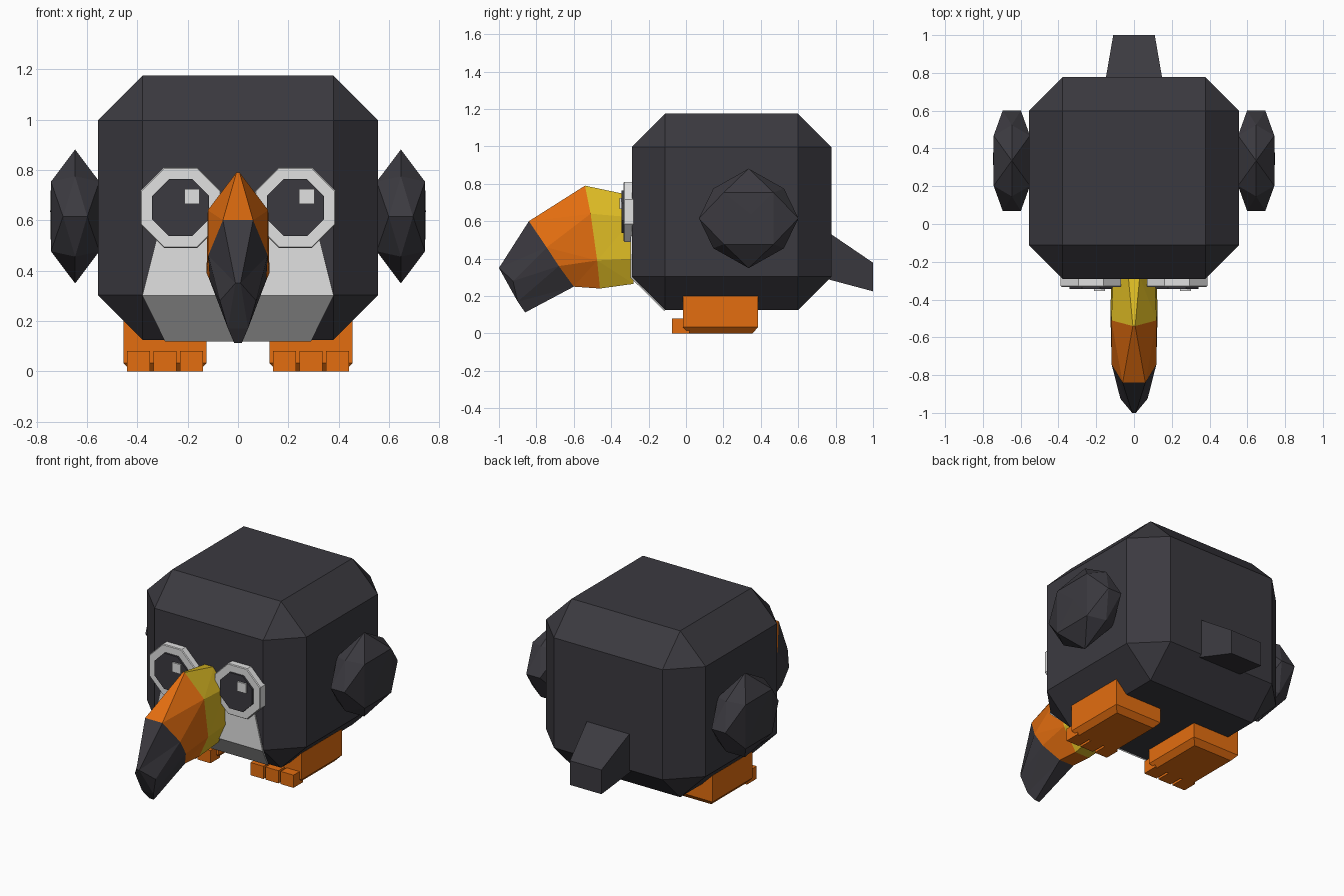
import bpy, bmesh, math
from mathutils import Vector

if "Cube" in bpy.data.objects:
    bpy.data.objects.remove(bpy.data.objects["Cube"])


def material(name, rgb):
    m = bpy.data.materials.new(name)
    m.diffuse_color = (*rgb, 1)
    m.use_nodes = True
    m.node_tree.nodes["Principled BSDF"].inputs["Base Color"].default_value = m.diffuse_color
    return m


DARK = material("charcoal", (0.044, 0.042, 0.051))
WHITE = material("white", (0.75, 0.75, 0.75))
ORANGE = material("orange", (0.77, 0.155, 0.005))
YELLOW = material("yellow", (0.73, 0.50, 0.018))


def finish(bm, name, *mats):
    bmesh.ops.recalc_face_normals(bm, faces=bm.faces)
    me = bpy.data.meshes.new(name)
    bm.to_mesh(me)
    bm.free()
    for m in mats:
        me.materials.append(m)
    ob = bpy.data.objects.new(name, me)
    bpy.context.collection.objects.link(ob)
    return ob


def add_box(bm, lo, hi):
    lo, hi = Vector(lo), Vector(hi)
    vs = bmesh.ops.create_cube(bm, size=1)["verts"]
    for v in vs:
        v.co = (lo + hi) / 2 + v.co * (hi - lo)
    return vs


def loft(bm, rings):
    """Skin closed rings of points; returns the faces of each span."""
    loops = [[bm.verts.new(p) for p in r] for r in rings]
    n = len(loops[0])
    spans = []
    for a, b in zip(loops, loops[1:]):
        spans.append([bm.faces.new((a[i], a[(i + 1) % n], b[(i + 1) % n], b[i]))
                      for i in range(n)])
    spans[0].append(bm.faces.new(loops[0]))
    spans[-1].append(bm.faces.new(loops[-1]))
    return spans


def octagon(cx, cz, apothem, y):
    r = apothem / math.cos(math.pi / 8)
    return [(cx + r * math.cos((i + .5) * math.pi / 4), y,
             cz + r * math.sin((i + .5) * math.pi / 4)) for i in range(8)]


# Body: chamfered block
bm = bmesh.new()
add_box(bm, (-.557, -.29, .125), (.557, .777, 1.175))
bmesh.ops.bevel(bm, geom=bm.edges[:], offset=.178, segments=1,
                affect='EDGES', clamp_overlap=True)
finish(bm, "body", DARK)

# Belly patch folded over the lower front chamfer
bm = bmesh.new()
rows = [[(s * x, y, z) for s in (-1, 1)] for x, y, z in
        ((.305, -.29, .6), (.38, -.29, .303), (.29, -.112, .125))]
outer = [[(x, y - d, z - e) for x, y, z in r]
         for r, d, e in zip(rows, (.008, .008, .004), (0, .003, .006))]
loft(bm, [[a[0], a[1], b[1], b[0]] for a, b in zip(rows, outer)])
finish(bm, "belly_patch", WHITE)

# Eyes: rim, pupil and glint
for side, s in (("left", -1), ("right", 1)):
    cx, cz = s * .228, .65
    bm = bmesh.new()
    loft(bm, [octagon(cx, cz, .16, -.28), octagon(cx, cz, .16, -.328),
              octagon(cx, cz, .156, -.333)])
    finish(bm, side + "_eye_rim", WHITE)
    bm = bmesh.new()
    loft(bm, [octagon(cx, cz, .113, -.32), octagon(cx, cz, .113, -.345)])
    finish(bm, side + "_pupil", DARK)
    bm = bmesh.new()
    add_box(bm, (cx + .015, -.355, .665), (cx + .075, -.34, .725))
    finish(bm, side + "_eye_glint", WHITE)

# Beak: curved loft, each ring given as one half and mirrored
halves = [
    [(.03, -.28, .735), (.11, -.28, .62), (.12, -.28, .40), (.06, -.28, .265)],
    [(.006, -.54, .79), (.12, -.51, .64), (.125, -.475, .39), (.05, -.46, .24)],
    [(.06, -.84, .60), (.118, -.745, .46), (.112, -.68, .36), (.05, -.60, .25)],
    [(.01, -1.0, .35), (.072, -.925, .28), (.04, -.90, .17), (.015, -.86, .112)],
]
bm = bmesh.new()
spans = loft(bm, [h + [(-x, y, z) for x, y, z in reversed(h)] for h in halves])
for i, faces in enumerate(spans):
    for f in faces:
        f.material_index = i
bmesh.ops.triangulate(bm, faces=bm.faces[:])
finish(bm, "beak", YELLOW, ORANGE, DARK)

# Wings: flattened faceted gems
for side, s in (("left", -1), ("right", 1)):
    pts = [(0, 0, 1), (0, 0, -1), (1.03, .05, .08), (-1.03, .05, .08)]
    for a in (-1, 1):
        for b in (-1, 1):
            pts += [(a * .5, b, 0), (0, a * .71, b * .6)]
            pts += [(a, b * .5, c * .52) for c in (-1, 1)]
    bm = bmesh.new()
    for x, y, z in pts:
        bm.verts.new((s * (.647 + x * .096), .335 + y * .266, .615 + z * .266))
    bmesh.ops.convex_hull(bm, input=bm.verts[:])
    finish(bm, side + "_wing", DARK)

# Tail: tapered wedge
bm = bmesh.new()
loft(bm, [[(-w, y, lo), (w, y, lo), (w, y, hi), (-w, y, hi)]
          for w, y, lo, hi in ((.153, .75, .292, .548), (.11, 1.0, .225, .378))])
finish(bm, "tail", DARK)

# Feet: block with chamfered sole and three toes
for side, s in (("left", -1), ("right", 1)):
    c = s * .29
    bm = bmesh.new()
    loft(bm, [[(c - .165 + d, -.015 + d, z), (c + .165 - d, -.015 + d, z),
               (c + .165 - d, .385 - d, z), (c - .165 + d, .385 - d, z)]
              for d, z in ((.03, 0), (0, .033), (0, .2))])
    finish(bm, side + "_foot", ORANGE)
    bm = bmesh.new()
    for k in (-1, 0, 1):
        t = c + k * .105
        add_box(bm, (t - .045, -.075, 0), (t + .045, .02, .08))
    finish(bm, side + "_toes", ORANGE)
